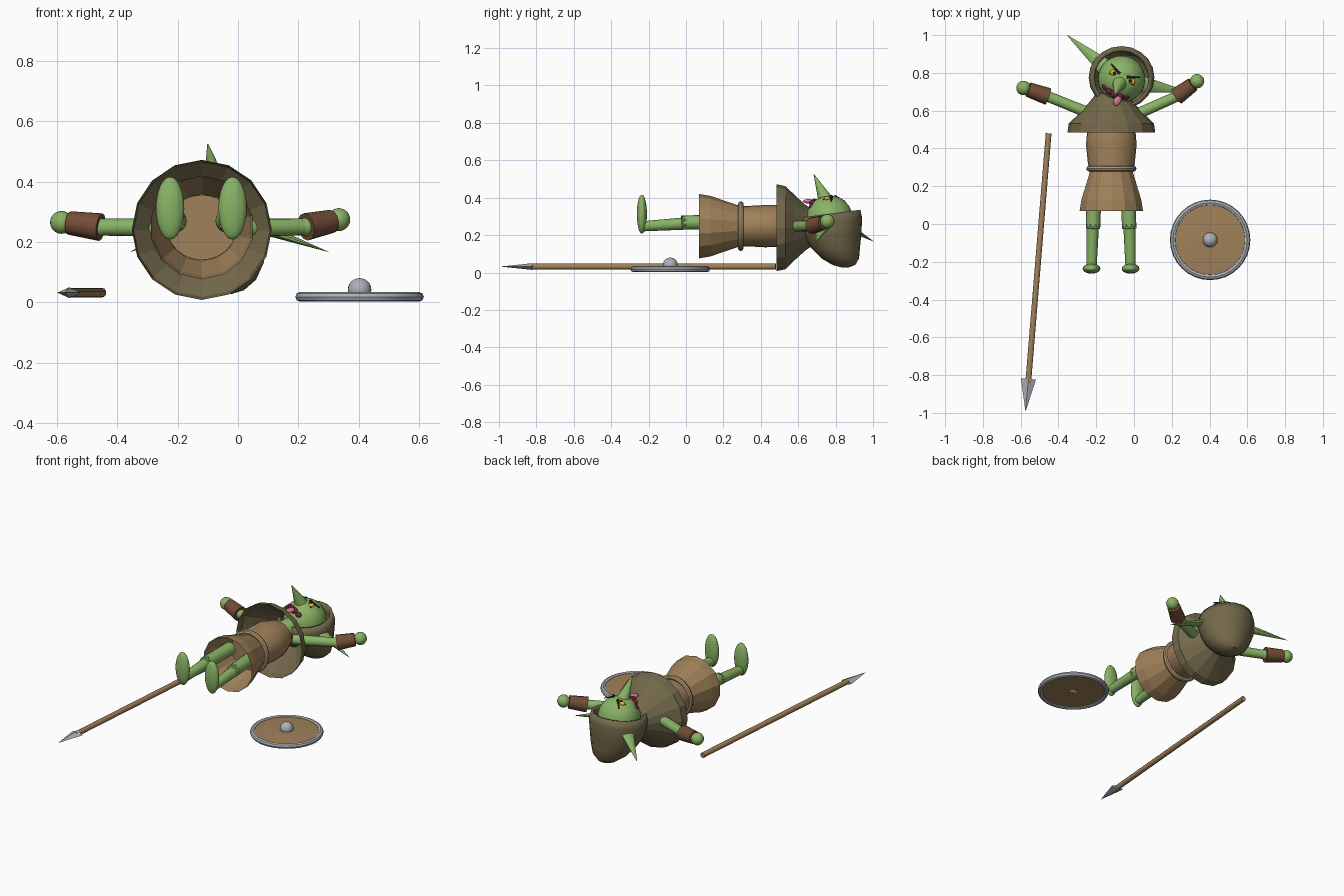
import bpy, bmesh, math
from mathutils import Vector, Matrix

if "Cube" in bpy.data.objects:
    bpy.data.objects.remove(bpy.data.objects["Cube"])

COLORS = {
    "green_skin": (0.25, 0.45, 0.13), "brown_cloth": (0.35, 0.22, 0.10),
    "olive_cloth": (0.17, 0.14, 0.07), "dark_leather": (0.17, 0.075, 0.038),
    "tan_rope": (0.44, 0.32, 0.18), "grey_metal": (0.42, 0.44, 0.48),
    "mouth_red": (0.15, 0.015, 0.04), "tongue_pink": (0.65, 0.20, 0.28),
    "eye_yellow": (0.75, 0.45, 0.03), "black": (0.01, 0.01, 0.01)}
MATS = {}
for key, c in COLORS.items():
    MATS[key] = bpy.data.materials.new(key)
    MATS[key].diffuse_color = (*c, 1)


def finish(name, mat, bm, smooth=True):
    bmesh.ops.recalc_face_normals(bm, faces=bm.faces)
    me = bpy.data.meshes.new(name)
    for f in bm.faces:
        f.smooth = smooth
    bm.to_mesh(me)
    bm.free()
    me.materials.append(MATS[mat])
    ob = bpy.data.objects.new(name, me)
    bpy.context.collection.objects.link(ob)
    if smooth:
        bpy.ops.object.select_all(action='DESELECT')
        ob.select_set(True)
        bpy.context.view_layer.objects.active = ob
        bpy.ops.object.shade_smooth_by_angle(angle=math.radians(40))
    return ob


def tube(name, mat, p0, p1, r0, r1, n=16, flat=1.0, smooth=True, jag=0.0):
    """Cylinder or cone from p0 to p1; flat squashes it, jag makes a torn end."""
    p0, p1 = Vector(p0), Vector(p1)
    d = p1 - p0
    bm = bmesh.new()
    bmesh.ops.create_cone(bm, cap_ends=True, segments=n, radius1=r0, radius2=r1, depth=d.length)
    if jag:
        for v in bm.verts:
            if v.co.z > 0 and round(math.atan2(v.co.y, v.co.x) / (2 * math.pi / n)) % 2:
                v.co.z -= jag
    bm.transform(Matrix.Translation((p0 + p1) / 2) @ d.to_track_quat('Z', 'Y').to_matrix().to_4x4()
                 @ Matrix.Diagonal((1, flat, 1, 1)))
    return finish(name, mat, bm, smooth)


def ball(name, mat, c, size, rot=None, seg=20):
    bm = bmesh.new()
    bmesh.ops.create_uvsphere(bm, u_segments=seg, v_segments=seg // 2 + 2, radius=1)
    bm.transform(Matrix.Translation(c) @ (rot or Matrix()) @ Matrix.Diagonal((*size, 1)))
    return finish(name, mat, bm)


def loft(name, mat, rings, axis, n, caps=False, smooth=False, phase=0.0):
    """Skin through ellipses: rings of (center, radius a, radius b) facing y or z."""
    bm = bmesh.new()
    loops = []
    for c, ra, rb in rings:
        loop = []
        for i in range(n):
            t = 2 * math.pi * (i + phase) / n
            a, b = ra * math.cos(t), rb * math.sin(t)
            loop.append(bm.verts.new(Vector(c) + Vector((a, 0, b) if axis == 'y' else (a, b, 0))))
        loops.append(loop)
    for l0, l1 in zip(loops, loops[1:]):
        for i in range(n):
            j = (i + 1) % n
            bm.faces.new((l0[i], l0[j], l1[j], l1[i]))
    if caps:
        bm.faces.new(loops[0])
        bm.faces.new(loops[-1])
    return finish(name, mat, bm, smooth)


def ring(name, mat, c, R, r, axis, squash=1.0):
    bm = bmesh.new()
    n, m = 32, 8
    vs = []
    for i in range(n):
        t = 2 * math.pi * i / n
        for k in range(m):
            s = 2 * math.pi * k / m
            a = (R + r * math.cos(s)) * math.cos(t)
            b = (R + r * math.cos(s)) * math.sin(t) * squash
            h = r * math.sin(s)
            vs.append(bm.verts.new(Vector(c) + Vector((a, h, b) if axis == 'y' else (a, b, h))))
    for i in range(n):
        for k in range(m):
            i2, k2 = (i + 1) % n, (k + 1) % m
            bm.faces.new((vs[i*m+k], vs[i2*m+k], vs[i2*m+k2], vs[i*m+k2]))
    return finish(name, mat, bm)


X, Z = -0.12, 0.248


def yrings(data, z=Z):
    return [((X, y, z), a, b) for y, a, b in data]


# clothed body lying on its back, head towards +y
loft("torso", "brown_cloth", yrings([(0.27, .115, .108), (0.33, .125, .108), (0.42, .134, .113),
     (0.49, .128, .112), (0.57, .10, .09)]), 'y', 24, True, True)
loft("skirt", "brown_cloth", yrings([(0.07, .172, .172), (0.13, .162, .162), (0.20, .14, .138),
     (0.29, .112, .108)]), 'y', 14, phase=0.5)
ring("belt", "tan_rope", (X, 0.293, Z), 0.118, 0.015, 'y')
loft("cape", "olive_cloth", yrings([(0.485, .232, .232), (0.532, .226, .222), (0.58, .175, .175),
     (0.635, .125, .125), (0.69, .08, .085)], 0.24), 'y', 16)
tube("neck", "green_skin", (X, 0.56, 0.25), (-0.075, 0.74, 0.28), 0.06, 0.06)

# legs and upright feet
for side, xt, xk, xa in (("left", -.21, -.217, -.225), ("right", -.035, -.025, -.018)):
    tube(side + "_thigh", "green_skin", (xt, 0.22, 0.27), (xk, -0.025, 0.267), .04, .038, 16, jag=.025)
    tube(side + "_shin", "green_skin", (xk, 0.04, 0.265), (xa, -0.235, 0.247), .034, .027)
    ball(side + "_foot", "green_skin", (xa, -0.236, 0.312), (.047, .027, .104))

# arms with leather cuffs
for side, sh, el, wr, hand in (
        ("left", (-.22, .58, .247), (-.455, .675, .249), (-.56, .712, .263), (-.585, .72, .265)),
        ("right", (-.01, .57, .247), (.225, .675, .25), (.31, .738, .268), (.334, .756, .274))):
    tube(side + "_arm", "green_skin", sh, el, .03, .028)
    ball(side + "_elbow", "green_skin", el, (.03, .03, .03))
    tube(side + "_cuff", "dark_leather", el, wr, .046, .039, 12)
    ball(side + "_hand", "green_skin", hand, (.038, .038, .038))

# head, rolled sideways: a = sideways, b = towards the crown, c = up
C = Vector((-.066, .767, .287))
A, B = Vector((.906, -.423, 0)), Vector((.423, .906, 0))
ROLL = Matrix.Rotation(math.radians(-25), 4, 'Z')


def H(a, b, c):
    return C + A * a + B * b + Vector((0, 0, c))


ball("head", "green_skin", C, (.125, .125, .125), seg=28)
tube("nose", "green_skin", H(0, -.02, .095), (-.10, .684, .524), .042, .002, 12)
for s, side in ((-1, "left"), (1, "right")):
    tube(side + "_ear", "green_skin", H(s * .085, .015, -.02), H(s * .362, .09, -.12), .05, .001, 10, .5)
    ball(side + "_eye", "eye_yellow", H(s * .05, .012, .108), (.024, .017, .012), ROLL)
    ball(side + "_pupil", "black", H(s * .047, .012, .119), (.009, .009, .004), ROLL)
    tube(side + "_brow", "black", H(s * .022, .022, .122), H(s * .085, .05, .095), .010, .004, 6, .6)
    tube(side + "_lid_line", "black", H(s * .03, -.004, .116), H(s * .075, .0, .102), .005, .003, 6, .6)

# open mouth and hanging tongue
for i in range(-2, 3):
    ball("mouth_%d" % (i + 3), "mouth_red", H(i * .028, -.088 + .004 * i * i, .09 - .006 * i * i),
         (.024, .02, .018), ROLL, 14)
ball("tongue", "tongue_pink", H(.028, -.112, .094), (.02, .03, .012), ROLL, 14)

# hood pouch sagging behind the head
hood = loft("hood", "olive_cloth", [
    ((-.066, .772, .315), .160, .160), ((-.066, .776, .27), .174, .166), ((-.066, .782, .20), .165, .155),
    ((-.055, .80, .13), .14, .13), ((-.045, .825, .075), .105, .10), ((-.04, .845, .04), .06, .06),
    ((-.04, .85, .028), .02, .02)], 'z', 20, smooth=True)
bm = bmesh.new()
bm.from_mesh(hood.data)
bmesh.ops.holes_fill(bm, edges=[e for e in bm.edges if e.is_boundary and e.verts[0].co.z < .05], sides=0)
for v in bm.verts:  # rim rises towards the crown
    if v.co.z > .26:
        v.co.z += (v.co.y - .772) * .13
bm.to_mesh(hood.data)
bm.free()
sol = hood.modifiers.new("thickness", 'SOLIDIFY')
sol.thickness, sol.offset = .018, -1

# round shield lying flat
S = (.403, -.084)
loft("shield_board", "brown_cloth", [((*S, .012), .20, .20), ((*S, .026), .20, .20),
     ((*S, .032), .10, .10), ((*S, .034), .02, .02)], 'z', 32, True, True)
ring("shield_rim", "grey_metal", (*S, .018), .197, .016, 'z')
ball("shield_boss", "grey_metal", (*S, .042), (.039, .039, .038))

# spear
tube("spear_shaft", "brown_cloth", (-.452, .48, .032), (-.56, -.84, .032), .016, .016, 10)
tube("spear_head", "grey_metal", (-.559, -.82, .032), (-.574, -.99, .032), .04, .001, 4, .45, False)

for m in bpy.data.materials:
    if m.users and not m.is_grease_pencil:
        m.use_nodes = True
        m.node_tree.nodes["Principled BSDF"].inputs["Base Color"].default_value = m.diffuse_color
